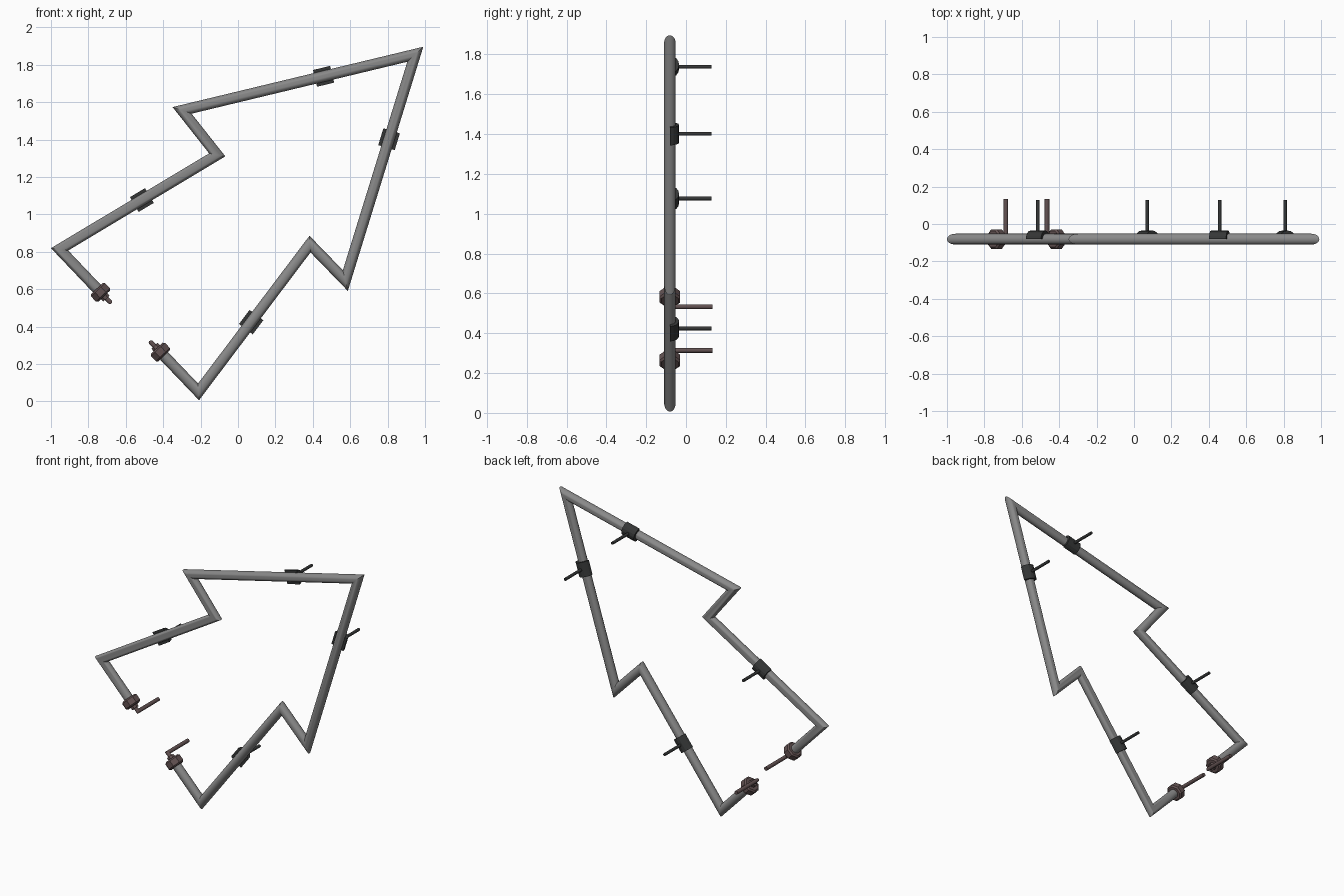
import bpy, bmesh, math
from mathutils import Vector

cube = bpy.data.objects.get("Cube")
if cube:
    bpy.data.objects.remove(cube, do_unlink=True)

TUBE_Y = -0.081
TUBE_R = 0.029
BACK = Vector((0, 1, 0))


def material(name, color):
    m = bpy.data.materials.new(name)
    m.use_nodes = True
    m.diffuse_color = (*color, 1)
    m.node_tree.nodes["Principled BSDF"].inputs["Base Color"].default_value = (*color, 1)
    return m


glass = material("grey glass", (0.25, 0.25, 0.25))
plastic = material("dark plastic", (0.035, 0.037, 0.037))
rubber = material("brown rubber", (0.125, 0.085, 0.085))


def at(x, z, y=TUBE_Y):
    return Vector((x, y, z))


def frame(d):
    """Two directions across d, the second as close to the back as possible."""
    up = BACK if abs(d.y) < 0.9 else Vector((0, 0, 1))
    side = d.cross(up).normalized()
    return side, side.cross(d).normalized()


def finish(bm, name, mat, smooth):
    bmesh.ops.recalc_face_normals(bm, faces=bm.faces)
    me = bpy.data.meshes.new(name)
    bm.to_mesh(me)
    bm.free()
    me.materials.append(mat)
    ob = bpy.data.objects.new(name, me)
    bpy.context.collection.objects.link(ob)
    if smooth:
        bpy.ops.object.select_all(action='DESELECT')
        ob.select_set(True)
        bpy.context.view_layer.objects.active = ob
        bpy.ops.object.shade_smooth_by_angle(angle=math.radians(35))
    return ob


def loft(name, rings, mat, smooth):
    """Skin closed rings of points and cap both ends."""
    bm = bmesh.new()
    loops = [[bm.verts.new(p) for p in ring] for ring in rings]
    n = len(loops[0])
    for a, b in zip(loops, loops[1:]):
        for i in range(n):
            j = (i + 1) % n
            bm.faces.new((a[i], a[j], b[j], b[i]))
    bm.faces.new(loops[0])
    bm.faces.new(loops[-1])
    return finish(bm, name, mat, smooth)


def circle(center, d, r, sides, turn=0.0):
    u, v = frame(d)
    angles = [2 * math.pi * (i + turn) / sides for i in range(sides)]
    return [center + r * (u * math.cos(a) + v * math.sin(a)) for a in angles]


def pipe(name, path, r, mat, sides=16):
    """Round pipe with mitred corners."""
    dirs = [(b - a).normalized() for a, b in zip(path, path[1:])]
    rings = [circle(path[0], dirs[0], r, sides)]
    for i, d in enumerate(dirs):
        corner = path[i + 1]
        normal = d + dirs[i + 1] if i + 1 < len(dirs) else d
        rings.append([p + d * ((corner - p).dot(normal) / d.dot(normal)) for p in rings[-1]])
    return loft(name, rings, mat, True)


# Bent glass tube outlining the tree
left_end, right_end = at(-0.735, 0.583), at(-0.415, 0.264)
outline = [left_end, at(-0.954, 0.813), at(-0.111, 1.318), at(-0.299, 1.556),
           at(0.948, 1.856), at(0.574, 0.646), at(0.385, 0.841), at(-0.211, 0.051), right_end]
pipe("glass_tube", outline, TUBE_R, glass, 24)

# End caps with a small nose and a bent electrode lead
for label, end, before, elbow in (
        ("upper", left_end, outline[1], at(-0.685, 0.533)),
        ("lower", right_end, outline[-2], at(-0.465, 0.314))):
    d = (end - before).normalized()
    profile = [(-0.028, 0.046), (-0.019, 0.056), (0.019, 0.056), (0.028, 0.046),
               (0.028, 0.026), (0.046, 0.024)]
    loft(label + "_end_cap", [circle(end + d * t, d, r, 8, 0.5) for t, r in profile],
         rubber, False)
    pipe(label + "_electrode_lead", [end, elbow, Vector((elbow.x, 0.133, elbow.z))],
         0.0125, rubber)

# Half-round clips behind the tube, each on a mounting pin
clips = {"lower_left": (1, -0.51, 1.07), "upper_left": (3, 0.457, 1.74),
         "upper_right": (4, 0.813, 1.40), "lower_right": (6, 0.073, 0.422)}
for label, (seg, x, z) in clips.items():
    a, b = outline[seg], outline[seg + 1]
    d = (b - a).normalized()
    center = a + d * (at(x, z) - a).dot(d)
    u, v = frame(d)
    arc = [math.pi * i / 8 for i in range(9)]
    section = [0.046 * (u * math.cos(t) + v * math.sin(t)) for t in arc]
    loft(label + "_clip", [[center + d * s + p for p in section] for s in (-0.047, 0.047)],
         plastic, False)
    pipe(label + "_mounting_pin",
         [center + BACK * 0.035, Vector((center.x, 0.128, center.z))], 0.0095, plastic)
